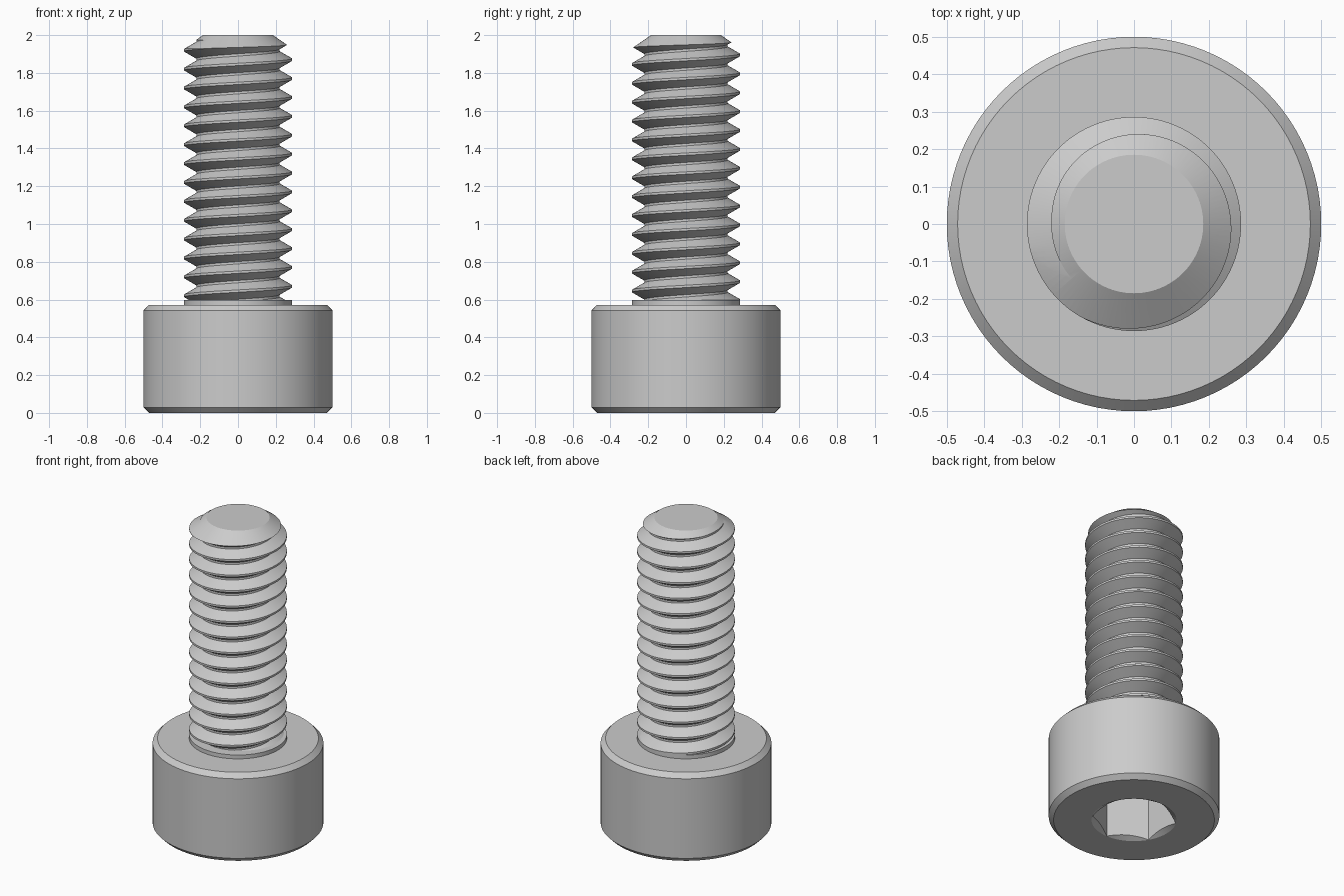
import bpy, bmesh, math

cube = bpy.data.objects.get("Cube")
if cube:
    bpy.data.objects.remove(cube, do_unlink=True)

SEG = 96
PITCH, CREST_R, ROOT_R = 0.1, 0.286, 0.221
HEAD_R, HEAD_H, BEVEL = 0.5, 0.572, 0.029
HEX_R, HEX_DEPTH = 0.2474, 0.286

steel = bpy.data.materials.new("light_grey_steel")
steel.use_nodes = True
grey = (0.6, 0.6, 0.6, 1)
steel.diffuse_color = grey
bsdf = next(n for n in steel.node_tree.nodes if n.type == 'BSDF_PRINCIPLED')
bsdf.inputs["Base Color"].default_value = grey


def finish(bm, name):
    bmesh.ops.recalc_face_normals(bm, faces=bm.faces)
    mesh = bpy.data.meshes.new(name)
    bm.to_mesh(mesh)
    bm.free()
    mesh.materials.append(steel)
    obj = bpy.data.objects.new(name, mesh)
    bpy.context.collection.objects.link(obj)
    return obj


def lathe(name, profile, steps=SEG):
    """Revolve (radius, z) points round the z axis; profile ends on the axis."""
    bm = bmesh.new()
    # first corner on +y, so a six-step lathe has corners front and back
    pts = [bm.verts.new((0, r, z)) for r, z in profile]
    edges = [bm.edges.new(pair) for pair in zip(pts, pts[1:])]
    bmesh.ops.spin(bm, geom=pts + edges, cent=(0, 0, 0), axis=(0, 0, 1),
                   angle=math.tau, steps=steps)
    bmesh.ops.remove_doubles(bm, verts=bm.verts, dist=1e-5)
    return finish(bm, name)


def boolean(obj, cutter, operation):
    cutter.hide_render = True
    mod = obj.modifiers.new(operation.lower(), 'BOOLEAN')
    mod.operation, mod.solver, mod.object = operation, 'EXACT', cutter
    bpy.context.view_layer.objects.active = obj
    bpy.ops.object.modifier_apply(modifier=mod.name)
    bpy.data.objects.remove(cutter, do_unlink=True)


def smooth(obj):
    bpy.ops.object.select_all(action='DESELECT')
    obj.select_set(True)
    bpy.context.view_layer.objects.active = obj
    bpy.ops.object.shade_smooth_by_angle(angle=math.radians(25))


# Head: bevelled drum with the short collar under the thread
head = lathe("head", [
    (0, 0), (HEAD_R - BEVEL, 0), (HEAD_R, BEVEL), (HEAD_R, HEAD_H - BEVEL),
    (HEAD_R - BEVEL, HEAD_H), (CREST_R, HEAD_H), (CREST_R, 0.597), (0, 0.597)])

# Hexagonal socket with a conical lead-in
boolean(head, lathe("socket_cutter", [
    (0, -0.1), (HEX_R, -0.1), (HEX_R, HEX_DEPTH), (0, HEX_DEPTH)], 6), 'DIFFERENCE')
slope = math.tan(math.radians(30))
rim = HEX_R + 0.001
boolean(head, lathe("lead_in_cutter", [
    (0, -0.05), (rim + 0.05 / slope, -0.05), (0, rim * slope)]), 'DIFFERENCE')
smooth(head)


# Threaded shank: right-hand helical strip, crest and root flats per turn
def thread(name, start, turns):
    flat = PITCH / 16
    section = [(CREST_R, -flat), (CREST_R, flat),
               (ROOT_R, PITCH / 2 - flat), (ROOT_R, PITCH / 2 + flat)]
    rows = [(r, start + k * PITCH + dz) for k in range(turns) for r, dz in section]
    step = len(section)
    bm = bmesh.new()
    cols = []
    for j in range(SEG):
        a = math.tau * j / SEG
        cols.append([bm.verts.new((r * math.cos(a), r * math.sin(a), z + PITCH * j / SEG))
                     for r, z in rows])
    cols.append(cols[0][step:])          # one turn on, the strip meets itself
    for left, right in zip(cols, cols[1:]):
        for i in range(min(len(left), len(right)) - 1):
            bm.faces.new((left[i], right[i], right[i + 1], left[i + 1]))
    # drop the unused tail, then close both ends to a point on the axis
    bmesh.ops.delete(bm, geom=[v for v in bm.verts if not v.link_faces], context='VERTS')
    low, high = start - PITCH, start + (turns + 1) * PITCH
    tips = [bm.verts.new((0, 0, low)), bm.verts.new((0, 0, high))]
    middle = (low + high) / 2
    for e in [e for e in bm.edges if e.is_boundary]:
        tip = tips[0] if e.verts[0].co.z < middle else tips[1]
        bm.faces.new((e.verts[0], e.verts[1], tip))
    return finish(bm, name)


shank = thread("threaded_shank", 0.37, 19)

# Trim the shank to length and chamfer its tip
TIP_R, OUTER = 0.185, 0.33
boolean(shank, lathe("shank_trim", [
    (0, 0.583), (OUTER, 0.583), (OUTER, 2 - (OUTER - TIP_R) / 1.45),
    (TIP_R, 2), (0, 2)]), 'INTERSECT')
smooth(shank)
